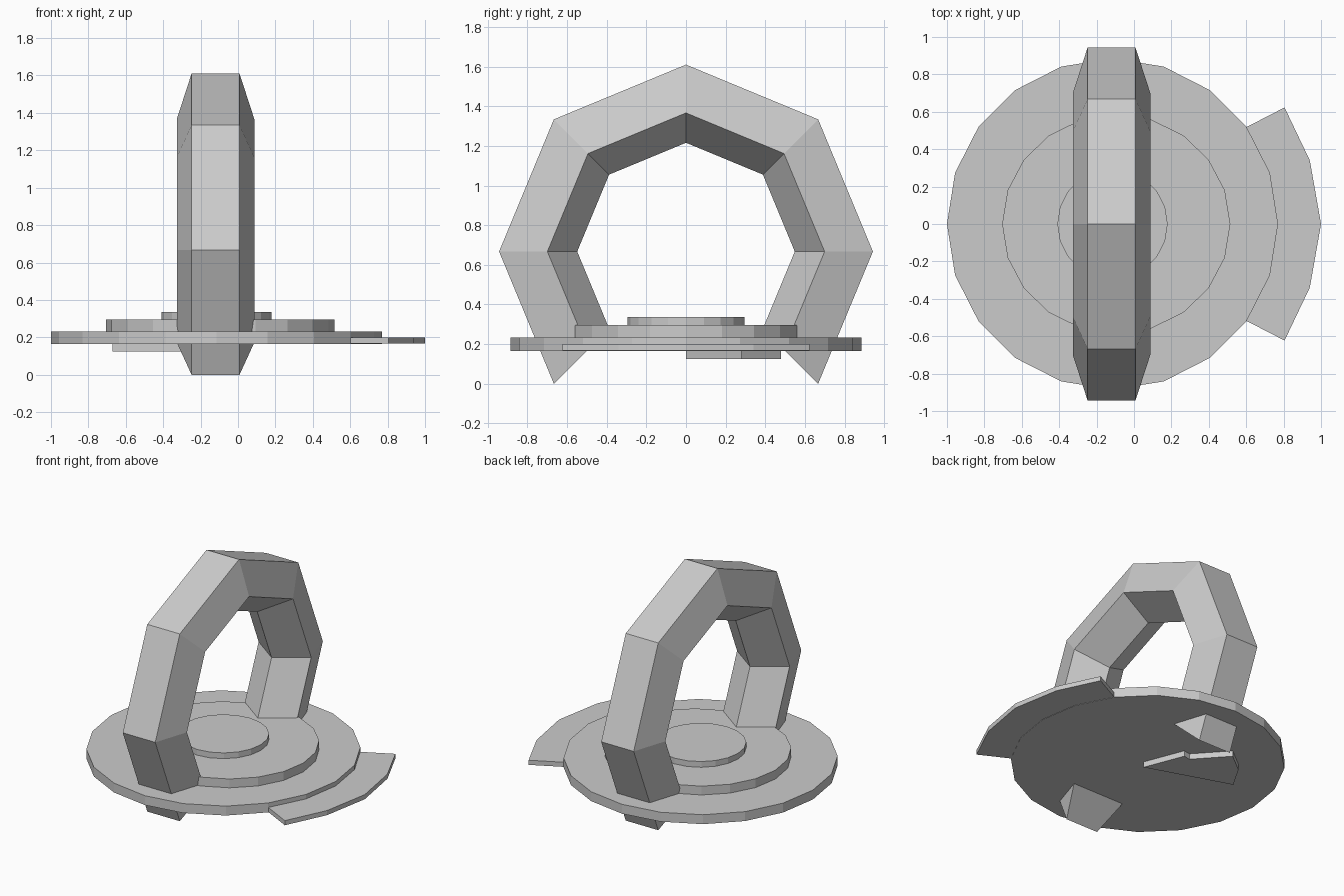
import bpy, bmesh
from math import sin, cos, pi, radians

if "Cube" in bpy.data.objects:
    bpy.data.objects.remove(bpy.data.objects["Cube"])


def finish(name, bm):
    bmesh.ops.recalc_face_normals(bm, faces=bm.faces)
    mesh = bpy.data.meshes.new(name)
    bm.to_mesh(mesh)
    bm.free()
    obj = bpy.data.objects.new(name, mesh)
    bpy.context.collection.objects.link(obj)
    return obj


def plate(name, outline, z0, z1):
    """Extrude a flat outline upward."""
    bm = bmesh.new()
    face = bm.faces.new([bm.verts.new((x, y, z0)) for x, y in outline])
    ext = bmesh.ops.extrude_face_region(bm, geom=[face])
    for v in ext["geom"]:
        if isinstance(v, bmesh.types.BMVert):
            v.co.z = z1
    return finish(name, bm)


def oval(cx, rx, ry, sides=20):
    return [(cx + rx * cos(2 * pi * i / sides), ry * sin(2 * pi * i / sides))
            for i in range(sides)]


# Stacked round base
plate("base_disc", oval(-0.115, 0.885, 0.885), 0.165, 0.232)
plate("middle_disc", oval(-0.095, 0.61, 0.586), 0.225, 0.295)
plate("top_disc", oval(-0.115, 0.295, 0.295), 0.285, 0.336)

# Side tab, inner edge buried in the base disc
half = [(0.94, 0.34), (0.805, 0.623), (0.605, 0.52), (0.5, 0.465)]
tab = [(1.0, 0.0)] + half + [(x, -y) for x, y in reversed(half)]
plate("side_tab", tab, 0.167, 0.2)

# Thin notched fin under the base
plate("under_fin", [(-0.08, 0.0), (-0.19, 0.28), (-0.24, 0.27), (-0.43, 0.48),
                    (-0.57, 0.37), (-0.67, 0.2)], 0.125, 0.175)

# Arch: pentagonal tube swept over six segments of an octagon
major, minor, cx, cz = 0.767, 0.218, -0.12, 0.667
bm = bmesh.new()
rings = []
for i in range(7):
    a = radians(-45 + 45 * i)
    ring = []
    for k in range(5):
        t = pi + 2 * pi * k / 5          # one corner points inward
        r = major + minor * cos(t)
        ring.append(bm.verts.new((cx + minor * sin(t), r * cos(a), cz + r * sin(a))))
    rings.append(ring)
for p, q in zip(rings, rings[1:]):
    for k in range(5):
        n = (k + 1) % 5
        bm.faces.new((p[k], p[n], q[n], q[k]))
bm.faces.new(rings[0])
bm.faces.new(rings[-1])
finish("arch_handle", bm)
